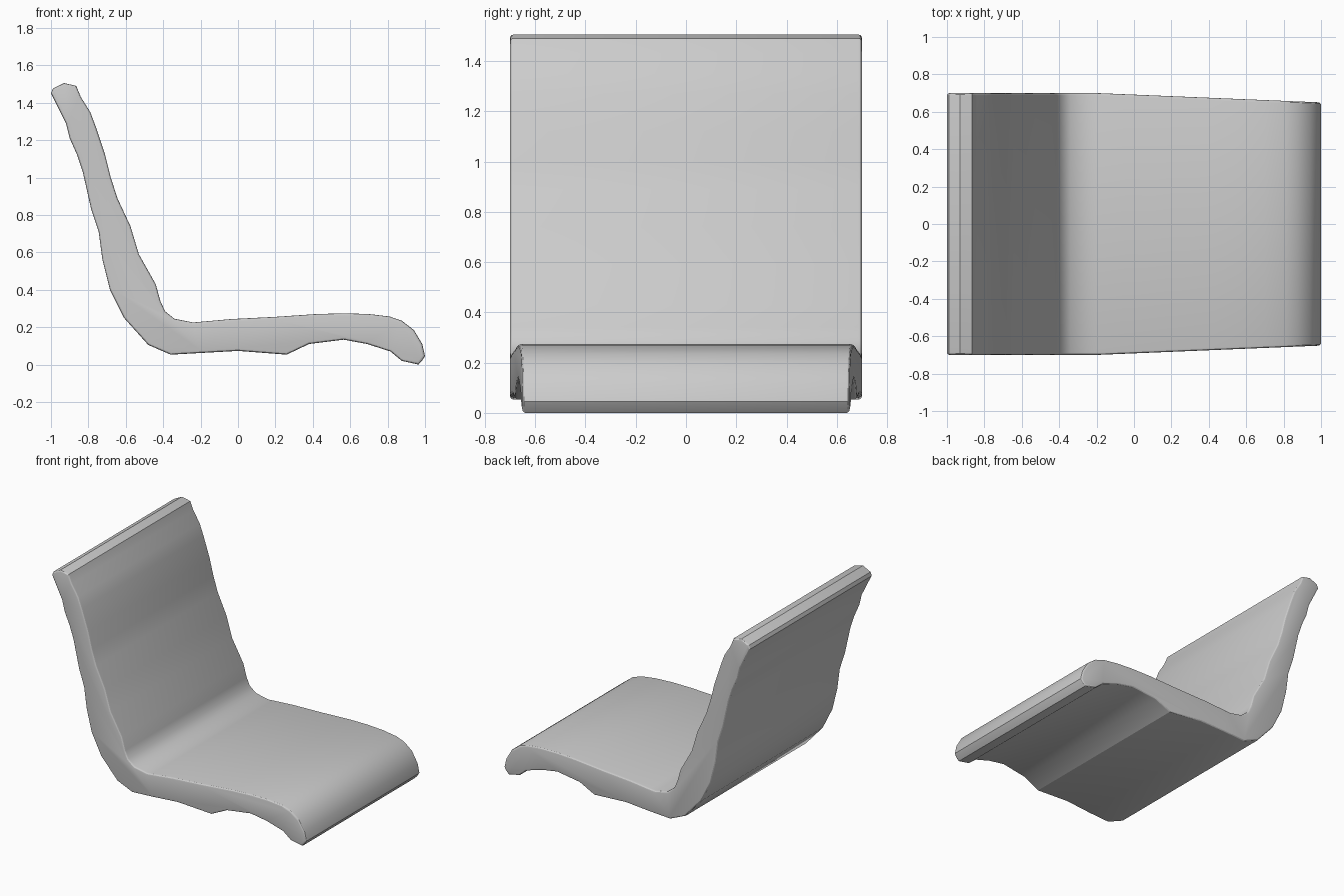
import bpy, bmesh

cube = bpy.data.objects.get("Cube")
if cube:
    bpy.data.objects.remove(cube, do_unlink=True)

HALF_WIDTH = 0.70
FRONT_HALF_WIDTH = 0.65
TAPER_START = -0.2

# Sitting surface, from the top of the backrest to the front lip
upper = [(-1, 1.45), (-.99, 1.475), (-.93, 1.505), (-.865, 1.49), (-.84, 1.43),
         (-.79, 1.35), (-.76, 1.27), (-.71, 1.12), (-.68, 1), (-.645, .89),
         (-.575, .74), (-.53, .59), (-.44, .43), (-.415, .34), (-.39, .285),
         (-.34, .245), (-.24, .225), (-.04, .243), (.2, .255), (.42, .27),
         (.57, .274), (.7, .27), (.81, .257), (.875, .235), (.94, .185),
         (.985, .11), (1, .045)]
# Underside, from the front lip to the rear of the backrest
lower = [(.985, .022), (.965, 0), (.875, .02), (.815, .07), (.69, .11),
         (.565, .133), (.38, .11), (.26, .053), (0, .073), (-.36, .053),
         (-.48, .105), (-.61, .25), (-.685, .4), (-.725, .56), (-.745, .71),
         (-.785, .83), (-.83, 1.03), (-.86, 1.12), (-.9, 1.21), (-.92, 1.29)]

# Extrude the side profile across the width
bm = bmesh.new()
side = bm.faces.new([bm.verts.new((x, -HALF_WIDTH, z)) for x, z in upper + lower])
extruded = bmesh.ops.extrude_face_region(bm, geom=[side], use_keep_orig=True)
for item in extruded["geom"]:
    if isinstance(item, bmesh.types.BMVert):
        item.co.y = HALF_WIDTH
bmesh.ops.recalc_face_normals(bm, faces=bm.faces)

# Round the two side rims
rim = [e for e in bm.edges if abs(e.verts[0].co.y - e.verts[1].co.y) < 0.001]
bmesh.ops.bevel(bm, geom=rim, offset=0.014, segments=3, profile=0.5,
                affect='EDGES', clamp_overlap=True)

# Narrow the seat towards its front
bmesh.ops.bisect_plane(bm, geom=bm.verts[:] + bm.edges[:] + bm.faces[:],
                       plane_co=(TAPER_START, 0, 0), plane_no=(1, 0, 0))
for v in bm.verts:
    t = max(0, (v.co.x - TAPER_START) / (1 - TAPER_START))
    v.co.y *= 1 + t * (FRONT_HALF_WIDTH / HALF_WIDTH - 1)

mesh = bpy.data.meshes.new("seat_shell")
bm.to_mesh(mesh)
bm.free()
shell = bpy.data.objects.new("seat_shell", mesh)
bpy.context.collection.objects.link(shell)

# Plain grey upholstery
grey = bpy.data.materials.new("light_grey")
grey.use_nodes = True
color = (0.6, 0.6, 0.6, 1)
grey.diffuse_color = color
grey.node_tree.nodes["Principled BSDF"].inputs["Base Color"].default_value = color
mesh.materials.append(grey)

bpy.context.view_layer.objects.active = shell
shell.select_set(True)
bpy.ops.object.shade_smooth_by_angle(angle=0.5)
